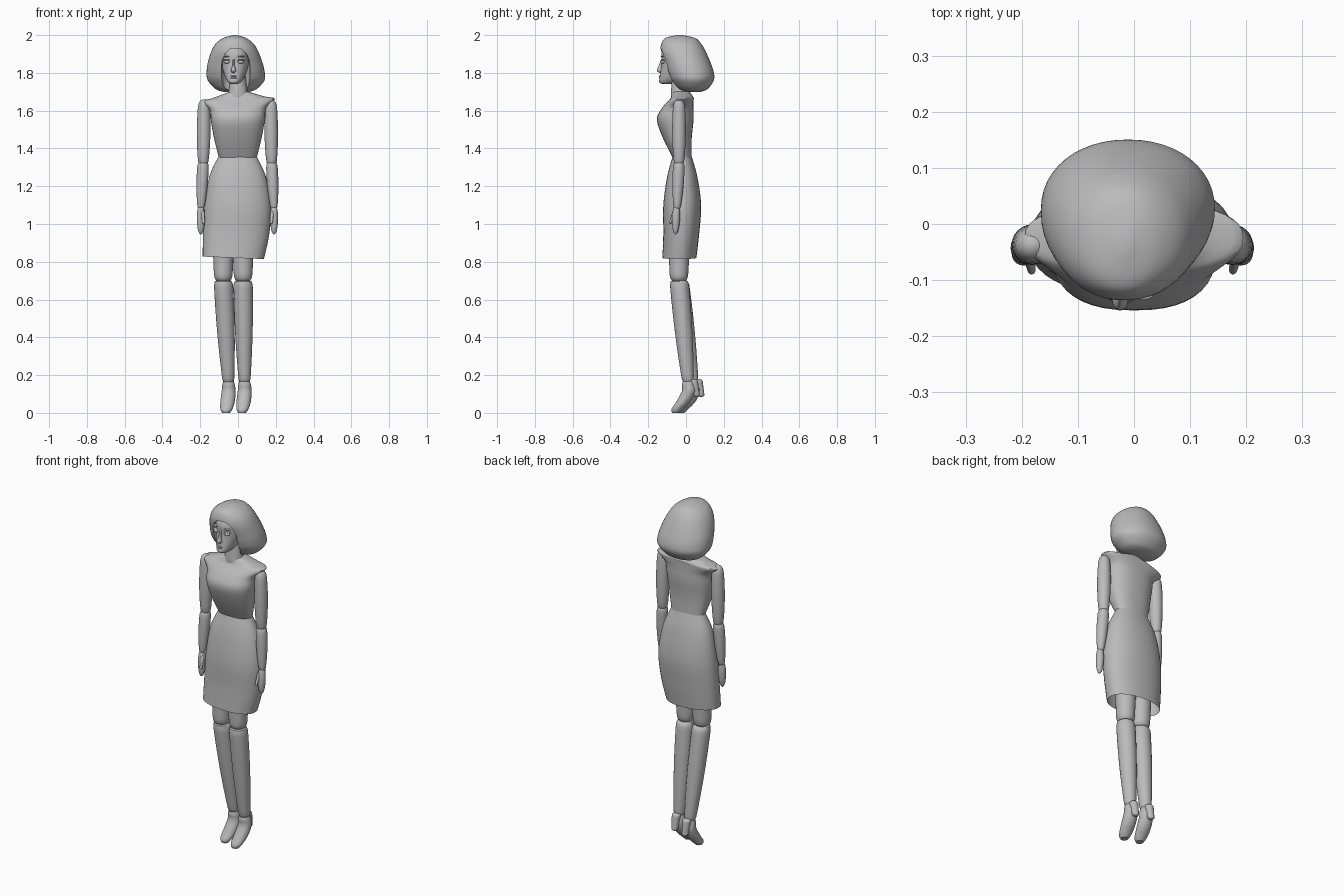
import bpy, bmesh, math
from mathutils import Matrix, Vector

if "Cube" in bpy.data.objects:
    bpy.data.objects.remove(bpy.data.objects["Cube"], do_unlink=True)

grey = bpy.data.materials.new("plain grey")
grey.use_nodes = True
colour = (0.5, 0.5, 0.5, 1)
grey.diffuse_color = colour
grey.node_tree.nodes["Principled BSDF"].inputs["Base Color"].default_value = colour


def smooth(ob):
    bpy.ops.object.select_all(action='DESELECT')
    ob.select_set(True)
    bpy.context.view_layer.objects.active = ob
    bpy.ops.object.shade_smooth_by_angle(angle=math.radians(40))


def finish(name, bm, turn):
    """Turn a bmesh into a smooth shaded object."""
    bm.transform(turn)
    bmesh.ops.recalc_face_normals(bm, faces=bm.faces)
    mesh = bpy.data.meshes.new(name)
    bm.to_mesh(mesh)
    bm.free()
    mesh.materials.append(grey)
    ob = bpy.data.objects.new(name, mesh)
    bpy.context.collection.objects.link(ob)
    smooth(ob)
    return ob


def blend(rings, steps):
    """Smooth curve through the rings."""
    points = [Vector(ring) for ring in rings]
    before = [points[0]] + points[:-2]
    after = points[2:] + [points[-1]]
    curve = []
    for previous, start, end, following in zip(before, points, points[1:], after):
        leave, arrive = (end - previous) / 2, (following - start) / 2
        for step in range(steps):
            t = step / steps
            ease = t * t * (3 - 2 * t)
            curve.append(start.lerp(end, ease) + leave * t * (1 - t) ** 2 - arrive * t * t * (1 - t))
    return curve + [points[-1]]


def loft(name, rings, power=2.0, tilt=0.0, open_end=False, steps=4, sides=40, turn=Matrix()):
    """Rings are (height, centre x, half width, front y, back y)."""
    bm = bmesh.new()
    loops = []
    for height, middle, half, front, back in blend(rings, steps):
        loop = []
        for i in range(sides):
            angle = math.tau * i / sides
            across, along = (math.copysign(abs(v) ** (2 / power), v)
                             for v in (math.cos(angle), math.sin(angle)))
            x = middle + half * across
            y = (front + back) / 2 + (back - front) / 2 * along
            loop.append(bm.verts.new((x, y, height + tilt * x)))
        loops.append(loop)
    for lower, upper in zip(loops, loops[1:]):
        for i in range(sides):
            j = (i + 1) % sides
            bm.faces.new((lower[i], lower[j], upper[j], upper[i]))
    bm.faces.new(loops[0])
    if not open_end:
        bm.faces.new(loops[-1])
    return finish(name, bm, turn)


def limb(name, start, end, start_radius, end_radius, bulge=0.0, blunt=12, count=20):
    """Tapered limb with a swelling middle and rounded ends."""
    start, end = Vector(start), Vector(end)
    rings = []
    for i in range(count + 1):
        t = (1 - math.cos(math.pi * i / count)) / 2
        centre = start.lerp(end, t)
        radius = start_radius + (end_radius - start_radius) * t + bulge * math.sin(math.pi * t)
        radius *= math.sqrt(max(0.01, 1 - abs(2 * t - 1) ** blunt))
        rings.append((centre.z, centre.x, radius, centre.y - radius, centre.y + radius))
    return loft(name, rings, steps=1, sides=24)


def ball(name, centre, size, turn):
    bm = bmesh.new()
    bmesh.ops.create_uvsphere(bm, u_segments=20, v_segments=12, radius=1,
                              matrix=Matrix.Translation(centre) @ Matrix.Diagonal((*size, 1)))
    return finish(name, bm, turn)


# Dress: bodice with raised shoulders and boat neck, then an open skirt
loft("bodice", [
    (1.35, 0, .1, -.07, .03), (1.45, 0, .125, -.12, .03), (1.55, 0, .143, -.154, .04),
    (1.61, 0, .15, -.13, .04), (1.655, 0, .195, -.09, .04),
    (1.67, 0, .14, -.08, .04), (1.7, 0, .05, -.07, .02)], power=2.4, tilt=.04)
loft("skirt", [
    (1.36, 0, .1, -.07, .03), (1.25, 0, .15, -.1, .06), (1.1, 0, .176, -.12, .08),
    (.95, -.01, .175, -.12, .07), (.82, -.025, .162, -.125, .055)],
    power=2.2, tilt=-.04, open_end=True, steps=6)

# Neck and head, turned a little to one side
middle = -.012
loft("neck", [(1.67, 0, .07, -.08, .02), (1.7, 0, .05, -.08, .01), (1.8, 0, .04, -.07, .01)])
pivot = Matrix.Translation((middle, -.02, 0))
yaw = pivot @ Matrix.Rotation(math.radians(-6), 4, 'Z') @ pivot.inverted()
loft("face", [
    (1.742, middle, .02, -.13, -.08), (1.752, middle, .034, -.143, -.04),
    (1.78, middle, .052, -.139, 0), (1.85, middle, .072, -.129, .05),
    (1.9, middle, .07, -.13, .05), (1.945, middle, .058, -.11, .03)], power=2.2, turn=yaw)
loft("nose", [
    (1.8, middle, .006, -.14, -.12), (1.812, middle, .014, -.155, -.12),
    (1.84, middle, .006, -.145, -.12), (1.875, middle, .005, -.13, -.12)], sides=16, turn=yaw)
for side, word in ((1, "left"), (-1, "right")):
    x = middle + side * .037
    ball(word + "_eye", (x, -.119, 1.858), (.017, .012, .009), yaw)
    for part, height in (("_eyelid", 1.868), ("_eyebrow", 1.887)):
        ball(word + part, (x, -.119, height), (.021, .013, .003), yaw)
for part, height in (("upper_lip", 1.782), ("lower_lip", 1.773)):
    ball(part, (middle, -.135, height), (.017, .009, .005), yaw)

# Bobbed hair with an arched opening for the face
hair = loft("hair", [
    (1.7, -.01, .07, 0, .08), (1.715, -.01, .11, -.045, .115), (1.76, -.01, .15, -.085, .147),
    (1.8, -.012, .154, -.105, .148), (1.85, -.015, .146, -.12, .132), (1.91, -.017, .126, -.136, .106),
    (1.955, -.018, .1, -.13, .08), (1.985, -.018, .06, -.108, .048), (2, -.015, .01, -.05, -.02)],
    power=2.1, sides=48)
arch = [(1.6, 1), (1.72, 1), (1.84, .98), (1.89, .8), (1.92, .5), (1.93, .2)]
cutter = loft("face_opening", [(height, middle, .078 * width, -.3, -.03) for height, width in arch], power=4)
cutter.hide_render = True
cut = hair.modifiers.new("opening", 'BOOLEAN')
cut.operation = 'DIFFERENCE'
cut.object = cutter
cut.solver = 'EXACT'
graph = bpy.context.evaluated_depsgraph_get()
opened = bpy.data.meshes.new_from_object(hair.evaluated_get(graph))
hair.modifiers.clear()
hair.data = opened
bpy.data.objects.remove(cutter, do_unlink=True)
smooth(hair)

# Jointed arms, mirrored
for side, word in ((1, "left"), (-1, "right")):
    shoulder, elbow, wrist = (side * x - .003 for x in (.177, .181, .194))
    limb(word + "_upper_arm", (shoulder, -.037, 1.66), (elbow, -.037, 1.3), .03, .026, bulge=.008)
    limb(word + "_forearm", (elbow, -.037, 1.335), (wrist, -.048, 1.07), .03, .017, bulge=.006)
    limb(word + "_hand", (wrist, -.05, 1.1), (wrist, -.056, .945), .016, .012, bulge=.007, blunt=6)
    limb(word + "_thumb", (wrist - side * .01, -.06, 1.07), (wrist - side * .015, -.085, 1), .01, .007)

# Legs and heeled shoes, one leg set slightly behind the other
for word, knee, ankle, back in (("left", .027, .035, .012), ("right", -.078, -.05, .037)):
    limb(word + "_thigh", (knee, -.035, 1), (knee, -.038, .69), .06, .048)
    limb(word + "_shin", (knee, -.037, .71), (ankle, back, .15), .051, .03, bulge=.006, blunt=30)
    sole = [(.17, .027, 0), (.15, .033, 0), (.115, .037, .003),
            (.06, .038, -.025), (.02, .032, -.057), (0, .02, -.066)]
    loft(word + "_shoe", [(height, ankle + slide / 5, half, back + slide - half, back + slide + half)
                          for height, half, slide in sole], sides=24)
    limb(word + "_heel", (ankle, back + .025, .18), (ankle, back + .044, .085), .025, .018)
